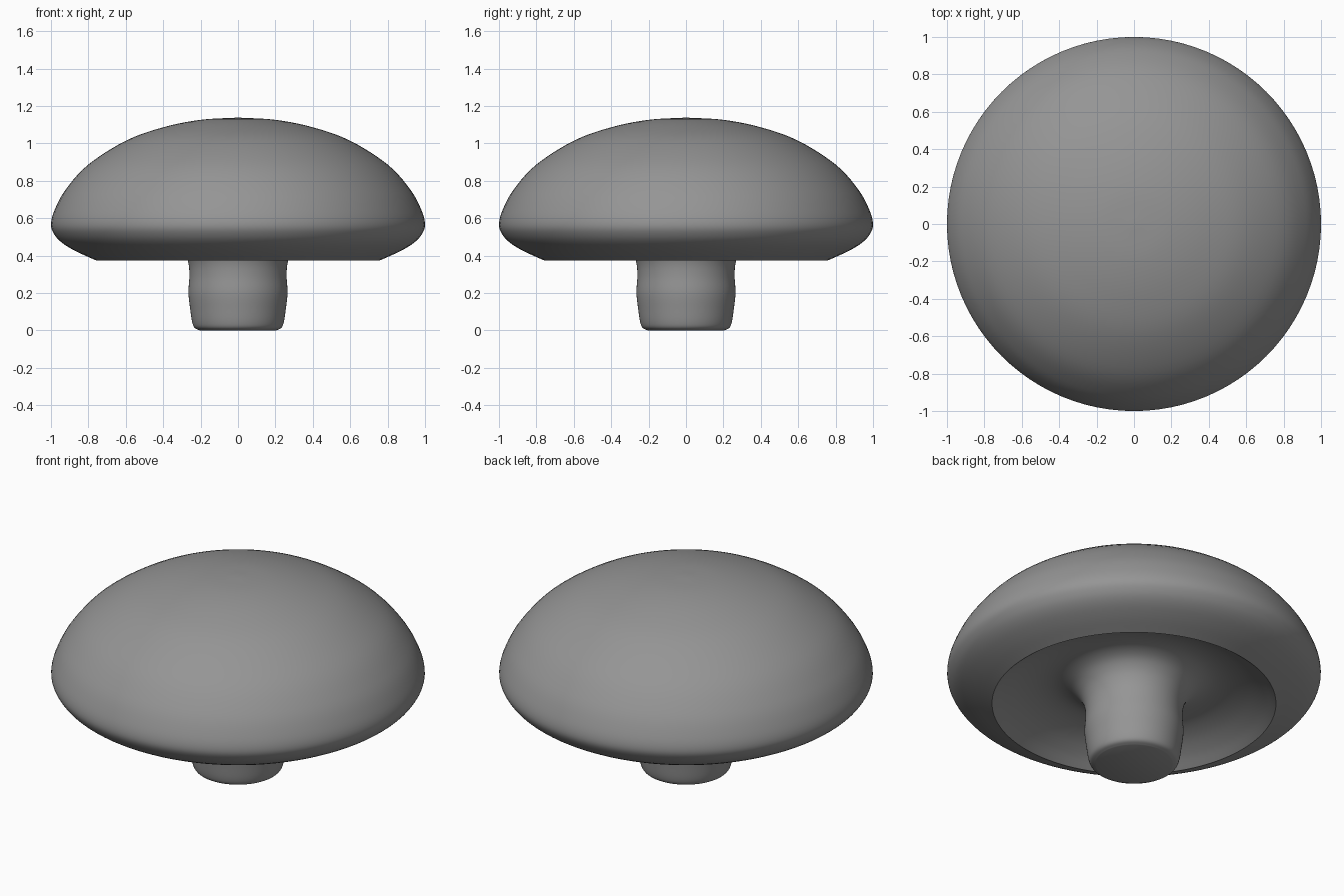
import bpy
import bmesh
import math
from mathutils import Vector

SEGMENTS = 96
STEPS = 5

cube = bpy.data.objects.get("Cube")
if cube:
    bpy.data.objects.remove(cube, do_unlink=True)

# Single plain grey
grey = bpy.data.materials.new("plain grey")
colour = (0.3, 0.3, 0.3, 1)
grey.diffuse_color = colour
grey.use_nodes = True
grey.node_tree.nodes["Principled BSDF"].inputs["Base Color"].default_value = colour


def smooth_profile(points):
    """Pass a Catmull-Rom curve through (radius, height) points."""
    pts = [Vector(p) for p in points]
    pts = [2 * pts[0] - pts[1]] + pts + [2 * pts[-1] - pts[-2]]
    result = []
    for a, b, c, d in zip(pts, pts[1:], pts[2:], pts[3:]):
        for i in range(STEPS):
            t = i / STEPS
            result.append(0.5 * (2 * b + (c - a) * t
                                 + (2 * a - 5 * b + 4 * c - d) * t * t
                                 + (3 * b - a - 3 * c + d) * t ** 3))
    return result + [pts[-2]]


def revolve(name, profile):
    """Turn a profile, listed from outside top to inside bottom, about z."""
    bm = bmesh.new()
    rings = []
    for r, z in profile:
        angles = [math.tau * j / SEGMENTS for j in range(SEGMENTS)]
        rings.append([bm.verts.new((r * math.cos(a), r * math.sin(a), z)) for a in angles])
    for upper, lower in zip(rings, rings[1:]):
        for j in range(SEGMENTS):
            k = (j + 1) % SEGMENTS
            bm.faces.new((upper[j], lower[j], lower[k], upper[k]))
    bmesh.ops.remove_doubles(bm, verts=bm.verts[:], dist=0.0001)
    mesh = bpy.data.meshes.new(name)
    bm.to_mesh(mesh)
    bm.free()
    mesh.materials.append(grey)
    obj = bpy.data.objects.new(name, mesh)
    bpy.context.collection.objects.link(obj)
    bpy.ops.object.select_all(action="DESELECT")
    obj.select_set(True)
    bpy.context.view_layer.objects.active = obj
    bpy.ops.object.shade_smooth_by_angle(angle=math.radians(40))
    return obj


# Domed cap with a rounded brim tucked under to a sharp lip
revolve("cap", smooth_profile([
    (0, 1.138), (0.2, 1.126), (0.4, 1.086), (0.6, 1.014), (0.8, 0.887),
    (0.92, 0.755), (0.98, 0.645), (1, 0.565), (0.98, 0.51), (0.935, 0.464),
    (0.86, 0.42), (0.76, 0.375)]))

# Hollow underside flowing into the flared stem and its rounded foot
foot = smooth_profile([
    (0.76, 0.375), (0.69, 0.425), (0.6, 0.472), (0.5, 0.502), (0.41, 0.505),
    (0.335, 0.477), (0.288, 0.425), (0.265, 0.36), (0.26, 0.29), (0.265, 0.2),
    (0.255, 0.11), (0.245, 0.045), (0.232, 0.014), (0.205, 0)])
revolve("underside_and_stem", foot + [Vector((0, 0))])
